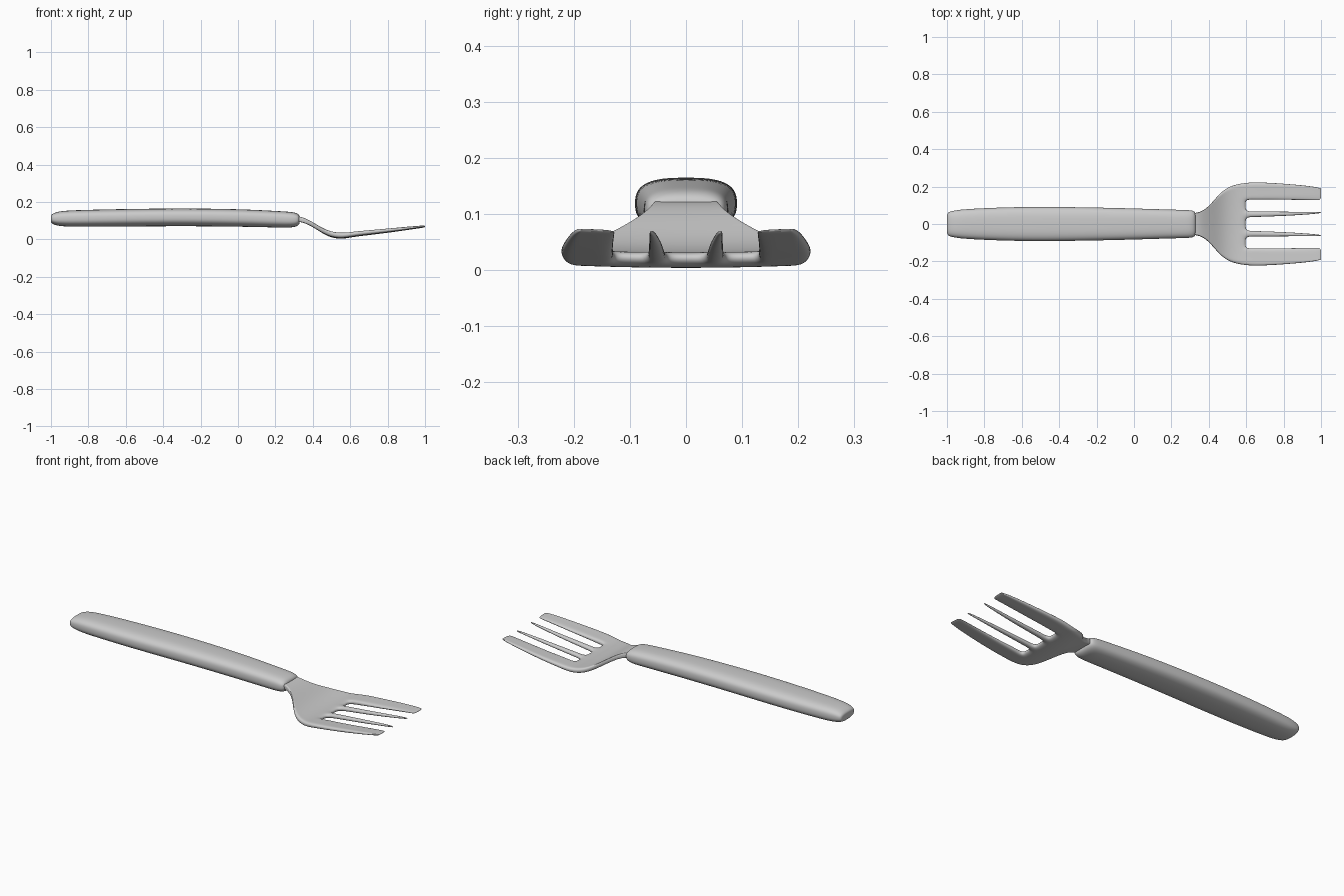
import bpy, bmesh
from math import cos, sin, pi

if "Cube" in bpy.data.objects:
    bpy.data.objects.remove(bpy.data.objects["Cube"])


def finish(name, bm):
    """Turn a bmesh cage into a smooth subdivided object."""
    bmesh.ops.recalc_face_normals(bm, faces=bm.faces)
    me = bpy.data.meshes.new(name)
    bm.to_mesh(me)
    bm.free()
    for p in me.polygons:
        p.use_smooth = True
    ob = bpy.data.objects.new(name, me)
    bpy.context.collection.objects.link(ob)
    sub = ob.modifiers.new("smooth", 'SUBSURF')
    sub.levels = sub.render_levels = 3
    return ob


def spow(v, e):
    return abs(v) ** e * (1 if v >= 0 else -1)


# Handle: rounded-box sections lofted along x (x, half width, bottom z, top z)
SECTIONS = [
    (-1.0, .025, .102, .118), (-1.0, .058, .088, .130),
    (-.985, .066, .078, .141), (-.95, .074, .070, .151),
    (-.88, .081, .067, .156), (-.62, .092, .068, .162),
    (-.3, .090, .071, .166), (0, .083, .068, .162),
    (.18, .077, .064, .153), (.27, .075, .062, .148),
    (.31, .073, .066, .143), (.33, .064, .080, .130),
    (.33, .03, .098, .112)]
N = 20
bm = bmesh.new()
rings = []
for x, w, z0, z1 in SECTIONS:
    c, h = (z0 + z1) / 2, (z1 - z0) / 2
    ring = []
    for k in range(N):
        a = 2 * pi * (k + .5) / N
        e = .68 if sin(a) > 0 else .8
        ring.append(bm.verts.new((x, 1.015 * w * spow(cos(a), e),
                                  c + 1.01 * h * spow(sin(a), e))))
    rings.append(ring)
for r, s in zip(rings, rings[1:]):
    for k in range(N):
        m = (k + 1) % N
        bm.faces.new((r[k], r[m], s[m], s[k]))
bm.faces.new(rings[0])
bm.faces.new(rings[-1])
finish("handle", bm)

# Fork head: neck and palm rows (x, half width, mid z, thickness)
FRACTIONS = [0, .16, .31, .46, .59, .72, .86, 1]
PALM = [(.29, .056, .112, .03), (.34, .060, .107, .028),
        (.375, .075, .092, .026), (.41, .106, .072, .025),
        (.45, .155, .046, .026), (.495, .195, .024, .029),
        (.55, .214, .0155, .028), (.598, .221, .021, .026)]
# Tine rows (x, inner tine edges, outer tine edges, mid z, thickness)
TINES = [(.64, .036, .100, .157, .224, .027, .025),
         (.72, .039, .096, .163, .222, .035, .022),
         (.82, .043, .090, .167, .215, .046, .019),
         (.92, .050, .081, .172, .206, .058, .014),
         (.98, .055, .075, .176, .197, .065, .010),
         (1.002, .060, .070, .181, .190, .067, .006)]
rows = [(x, [w * f for f in FRACTIONS], z, t) for x, w, z, t in PALM]
for x, a, b, c, d, z, t in TINES:
    rows.append((x, [0, a, (a + b) / 2, b, (b + c) / 2, c, (c + d) / 2, d], z, t))

bm = bmesh.new()
top, bot = [], []
for x, half, z, t in rows:
    ys = [-y for y in half[:0:-1]] + half
    lift = [.005 * (y / .22) ** 2 for y in ys]
    top.append([bm.verts.new((x, y, z + l + t / 2)) for y, l in zip(ys, lift)])
    bot.append([bm.verts.new((x, y, z + l - t / 2)) for y, l in zip(ys, lift)])

# Fill every cell except the gaps between the tines, then close the rim
GAPS = {3, 4, 6, 7, 9, 10}
cells = {(i, j) for i in range(len(rows) - 1) for j in range(14)
         if i < len(PALM) - 1 or j not in GAPS}
for i, j in cells:
    corners = [(i, j), (i + 1, j), (i + 1, j + 1), (i, j + 1)]
    bm.faces.new([top[a][b] for a, b in corners])
    bm.faces.new([bot[a][b] for a, b in reversed(corners)])
    neighbours = [(i, j - 1), (i + 1, j), (i, j + 1), (i - 1, j)]
    for k, n in enumerate(neighbours):
        if n not in cells:
            (a, b), (c, d) = corners[k], corners[(k + 1) % 4]
            bm.faces.new((top[c][d], top[a][b], bot[a][b], bot[c][d]))
bmesh.ops.delete(bm, geom=[v for v in bm.verts if not v.link_faces], context='VERTS')
finish("fork_head", bm)
